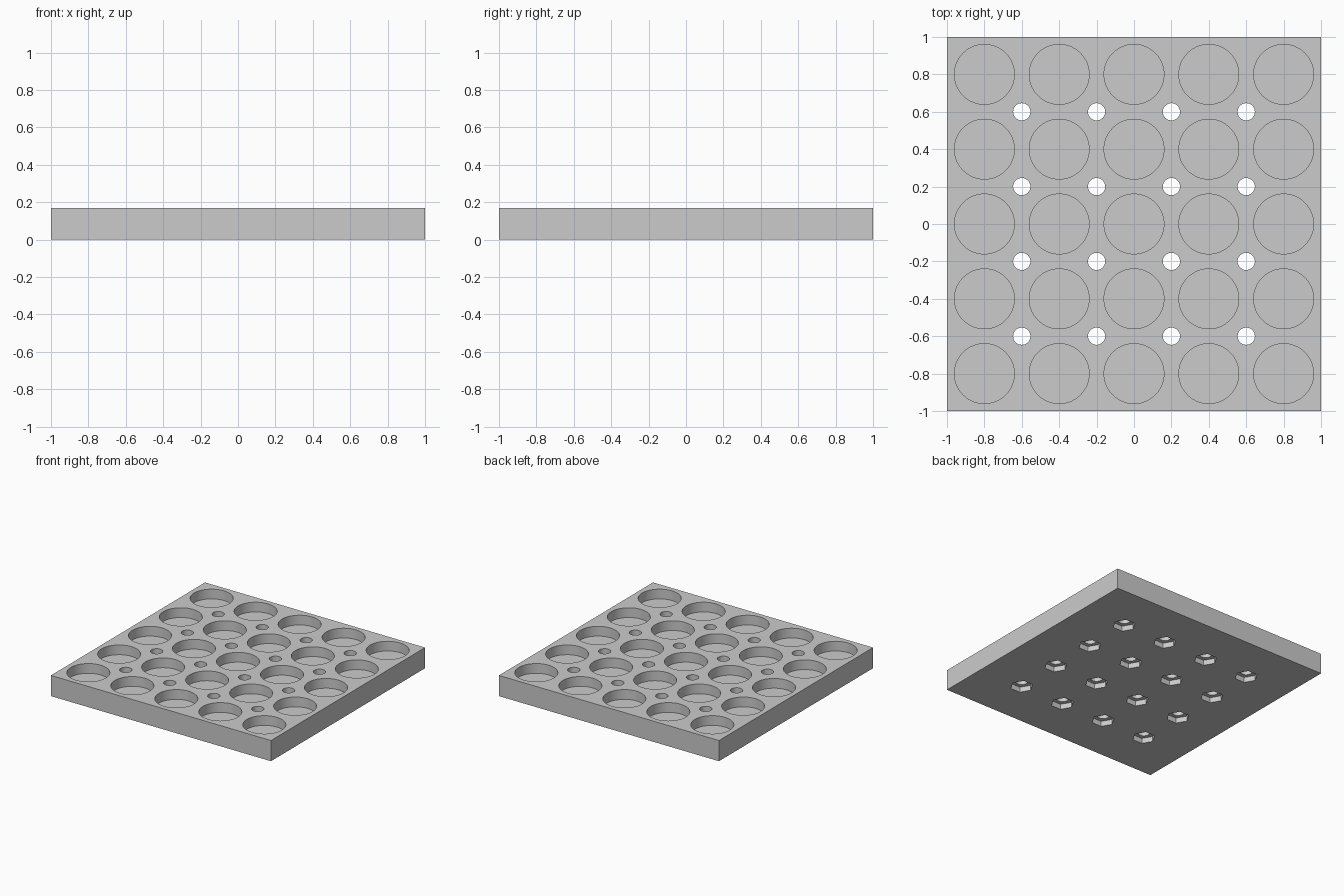
import bpy, bmesh, math
from mathutils import Matrix

cube = bpy.data.objects.get("Cube")
if cube:
    bpy.data.objects.remove(cube, do_unlink=True)

SIZE, THICK, PITCH = 2.0, 0.17, 0.4
POCKET_DEPTH, NUT_DEPTH = 0.08, 0.043

grey = bpy.data.materials.new("light_grey")
grey.use_nodes = True
colour = (0.6, 0.6, 0.6, 1)
grey.diffuse_color = colour
grey.node_tree.nodes["Principled BSDF"].inputs["Base Color"].default_value = colour


def make_object(name, bm):
    mesh = bpy.data.meshes.new(name)
    bm.to_mesh(mesh)
    bm.free()
    obj = bpy.data.objects.new(name, mesh)
    bpy.context.collection.objects.link(obj)
    mesh.materials.append(grey)
    return obj


def cutter_grid(name, count, radius, sides, z0, z1):
    """Square grid of upright prisms, the first vertex of each on the x axis."""
    bm = bmesh.new()
    start = -(count - 1) / 2 * PITCH
    turn = Matrix.Rotation(math.pi / 2, 4, "Z")
    for i in range(count):
        for j in range(count):
            place = Matrix.Translation((start + i * PITCH, start + j * PITCH, (z0 + z1) / 2))
            bmesh.ops.create_cone(bm, cap_ends=True, segments=sides, radius1=radius,
                                  radius2=radius, depth=z1 - z0, matrix=place @ turn)
    obj = make_object(name, bm)
    obj.hide_render = True
    return obj


# Square slab
bm = bmesh.new()
bmesh.ops.create_cube(bm, size=1, matrix=Matrix.Translation((0, 0, THICK / 2))
                      @ Matrix.Diagonal((SIZE, SIZE, THICK, 1)))
tray = make_object("tray", bm)

# Round pockets, hexagonal nut recesses underneath, and screw holes right through
cutters = [
    cutter_grid("pocket_cutter", 5, 0.16, 64, THICK - POCKET_DEPTH, THICK + 0.1),
    cutter_grid("nut_recess_cutter", 4, 0.087, 6, -0.1, NUT_DEPTH),
    cutter_grid("screw_hole_cutter", 4, 0.046, 40, -0.2, THICK + 0.2),
]

bpy.ops.object.select_all(action="DESELECT")
tray.select_set(True)
bpy.context.view_layer.objects.active = tray
for cutter in cutters:
    mod = tray.modifiers.new(cutter.name, "BOOLEAN")
    mod.operation = "DIFFERENCE"
    mod.solver = "EXACT"
    mod.object = cutter
    bpy.ops.object.modifier_apply(modifier=mod.name)
for cutter in cutters:
    bpy.data.objects.remove(cutter, do_unlink=True)

bpy.ops.object.shade_smooth_by_angle(angle=math.radians(30))
